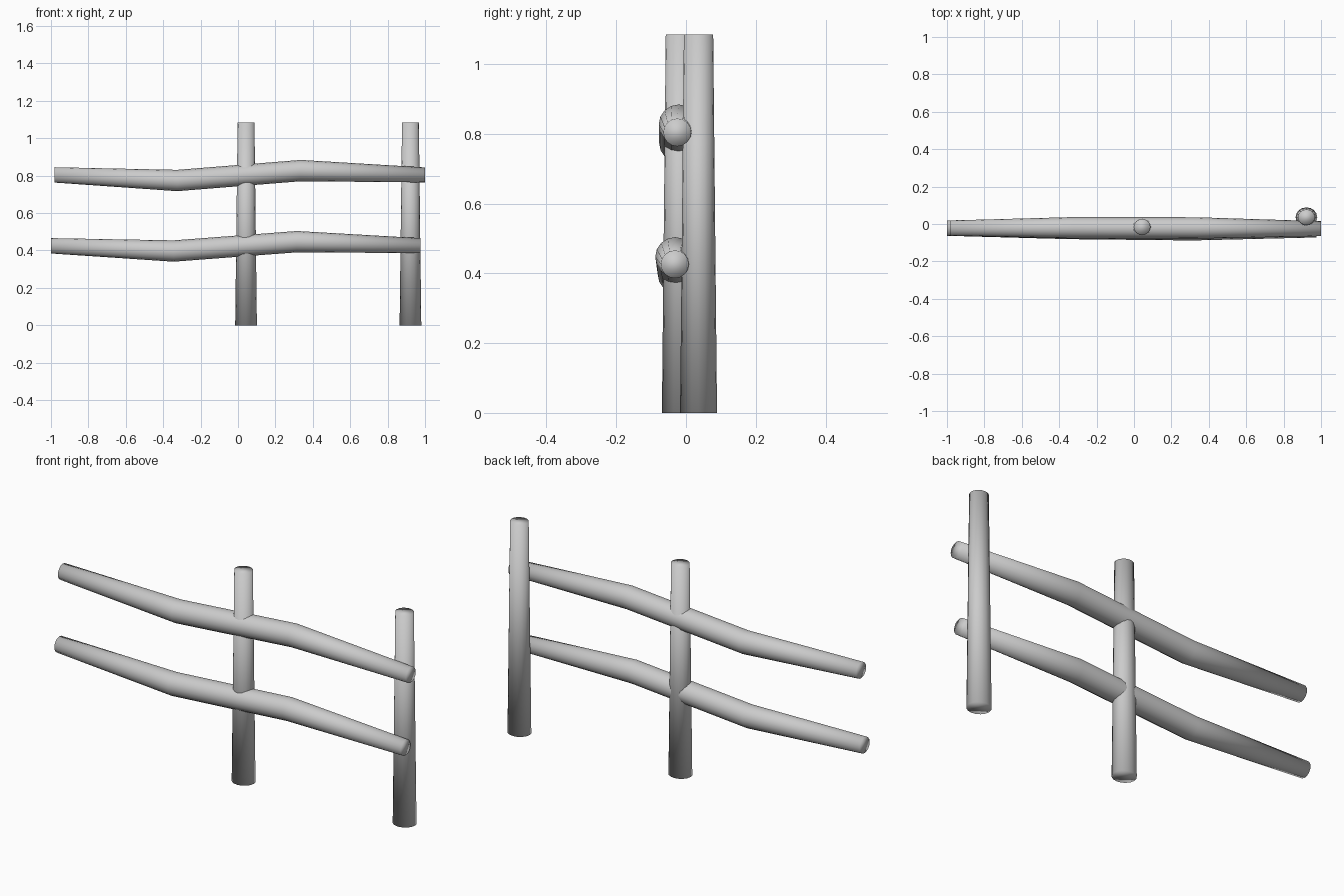
import bpy
import bmesh
import math
from mathutils import Vector

if "Cube" in bpy.data.objects:
    bpy.data.objects.remove(bpy.data.objects["Cube"])

SIDES = 16

grey = bpy.data.materials.new("plain grey")
grey.use_nodes = True
grey.diffuse_color = (0.6, 0.6, 0.6, 1)
grey.node_tree.nodes["Principled BSDF"].inputs["Base Color"].default_value = (0.6, 0.6, 0.6, 1)


def log(name, rings, u, v):
    """Skin a closed log through (centre, radius along u, radius along v) rings."""
    bm = bmesh.new()
    loops = []
    for centre, ru, rv in rings:
        loop = []
        for i in range(SIDES):
            a = math.tau * i / SIDES
            loop.append(bm.verts.new(Vector(centre) + u * ru * math.cos(a) + v * rv * math.sin(a)))
        loops.append(loop)
    for lower, upper in zip(loops, loops[1:]):
        for i in range(SIDES):
            j = (i + 1) % SIDES
            bm.faces.new((lower[i], lower[j], upper[j], upper[i]))
    bm.faces.new(loops[0][::-1])
    bm.faces.new(loops[-1])
    bmesh.ops.recalc_face_normals(bm, faces=bm.faces)
    for face in bm.faces:
        face.smooth = True
    mesh = bpy.data.meshes.new(name)
    bm.to_mesh(mesh)
    bm.free()
    mesh.materials.append(grey)
    obj = bpy.data.objects.new(name, mesh)
    bpy.context.collection.objects.link(obj)
    return obj


X, Y, Z = Vector((1, 0, 0)), Vector((0, 1, 0)), Vector((0, 0, 1))

# Tapered upright posts
for name, x, y in (("middle_post", 0.043, -0.016), ("left_post", 0.922, 0.036)):
    log(name, [((x, y, 0), 0.058, 0.053), ((x, y, 1.085), 0.045, 0.042)], X, Y)

# Crooked rails, thick in the middle and thin at the ends
RADII = (0.041, 0.057, 0.057, 0.04)
RAILS = {
    "upper_rail": [(-0.98, -0.022, 0.804), (-0.325, -0.02, 0.774),
                   (0.335, -0.021, 0.827), (1.0, -0.025, 0.804)],
    "lower_rail": [(-1.0, -0.022, 0.425), (-0.345, -0.024, 0.397),
                   (0.315, -0.031, 0.447), (0.975, -0.032, 0.426)],
}
for name, path in RAILS.items():
    log(name, [(p, r, r) for p, r in zip(path, RADII)], Y, Z)
